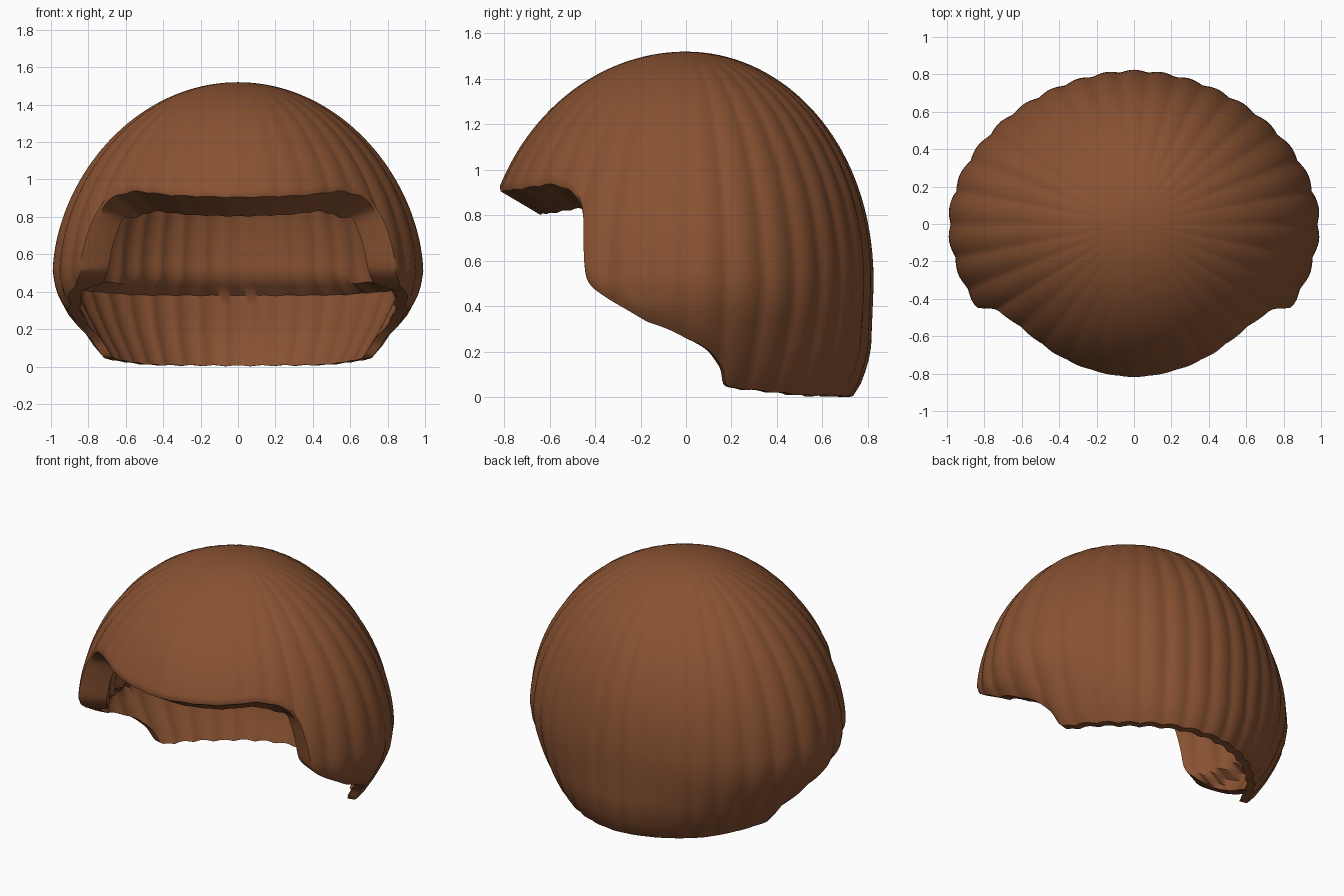
import bpy, bmesh, math

if "Cube" in bpy.data.objects:
    bpy.data.objects.remove(bpy.data.objects["Cube"])

TOP, MID = 1.52, 0.5
COLS, ROWS = 150, 44          # columns per half, rows from hem to crown


def lerp_table(tab, v):
    for (a, b), (c, d) in zip(tab, tab[1:]):
        if v <= c:
            return b + (d - b) * max(0, (v - a) / (c - a))
    return tab[-1][1]


def smooth(a, b, v):
    t = min(1, max(0, (v - a) / (b - a)))
    return t * t * (3 - 2 * t)


# Widths below the widest level
SIDE = [(0, .73), (.04, .75), (.2, .86), (.3, .92), (.4, .97), (.5, .99)]
BACK = [(0, .74), (.1, .78), (.2, .808), (.5, .82)]
# Hem from the front middle round to the back middle: degrees, height
HEM = [(0, .9), (25, .91), (43, .935), (52, .91), (57, .86), (59.5, .78), (61, .65),
       (62, .52), (64, .475), (78, .34), (90, .26), (97, .2), (102, .13),
       (103.5, .04), (113, .03), (136, .005), (180, 0)]


def hem_columns():
    pts = [(math.radians(a), z) for a, z in HEM]
    dist = [0]
    for p, q in zip(pts, pts[1:]):
        dist.append(dist[-1] + math.dist(p, q))
    angs = list(zip(dist, [p[0] for p in pts]))
    hts = list(zip(dist, [p[1] for p in pts]))
    out = [(lerp_table(angs, dist[-1] * i / COLS), lerp_table(hts, dist[-1] * i / COLS))
           for i in range(COLS + 1)]
    for _ in range(2):        # soften the corners
        out = [out[0]] + [tuple((p[k] + 2 * q[k] + r[k]) / 4 for k in (0, 1))
                          for p, q, r in zip(out, out[1:], out[2:])] + [out[-1]]
    return out


def radius(a, z):
    """Distance from the vertical axis to the outer surface."""
    s, c = abs(math.sin(a)), math.cos(a)
    if z >= MID:
        u = min(1, (z - MID) / (TOP - MID))
        rx = .99 * max(0, 1 - u ** 1.8) ** .5
        ry = .90 * max(0, 1 - u ** 2) ** .5 if c > 0 else .82 * max(0, 1 - u ** 2.1) ** .5
    else:
        rx = lerp_table(SIDE, z)
        ry = .9 if c > 0 else lerp_table(BACK, z)
    n = 1.87
    r = ((s / max(rx, 1e-5)) ** n + (abs(c) / max(ry, 1e-5)) ** n) ** (-1 / n)
    # Soft vertical locks
    lock = abs(math.cos(17 * a)) - .6
    return r * (1 + .016 * lock * (.35 + .65 * smooth(0, .6, abs(math.sin(a / 2)))))


def point(a, r, z):
    return (r * math.sin(a), -r * math.cos(a), z)


bm = bmesh.new()
half = hem_columns()
columns = half + [(2 * math.pi - a, z) for a, z in half[-2:0:-1]]
outer, inner = [], []
for a, hem in columns:
    fringe = smooth(.8, .9, hem)
    hem += .006 * abs(math.cos(17 * a))
    o_col, i_col = [], []
    for j in range(ROWS):
        z = hem + (TOP - hem) * math.sin(j / ROWS * math.pi / 2)
        r = radius(a, z)
        # Slightly rounded hem
        o_col.append(bm.verts.new(point(a, r - (.012 if j == 0 else 0), z)))
        # Inner wall, thicker above a ledge and along the fringe
        thick = .075 + .095 * smooth(.4, .46, z) + .03 * fringe
        lift = max(0, (z - MID) / (TOP - MID))
        drop = .07 * fringe * math.exp(-j / 4)
        i_col.append(bm.verts.new(point(a, r * (1 - thick / max(r, .9)) if r < .9 else r - thick,
                                        z - thick * lift ** 2 - drop)))
    outer.append(o_col)
    inner.append(i_col)

crown = bm.verts.new((0, 0, TOP))
crown_in = bm.verts.new((0, 0, TOP - .17))
n = len(columns)
for i in range(n):
    k = (i + 1) % n
    for grid, tip in ((outer, crown), (inner, crown_in)):
        for j in range(ROWS - 1):
            bm.faces.new((grid[i][j], grid[k][j], grid[k][j + 1], grid[i][j + 1]))
        bm.faces.new((grid[i][-1], grid[k][-1], tip))
    bm.faces.new((outer[i][0], inner[i][0], inner[k][0], outer[k][0]))   # hem rim
bmesh.ops.recalc_face_normals(bm, faces=bm.faces)

mesh = bpy.data.meshes.new("hair_cap")
bm.to_mesh(mesh)
bm.free()
hair = bpy.data.objects.new("hair_cap", mesh)
bpy.context.collection.objects.link(hair)
brown = bpy.data.materials.new("chestnut_brown")
brown.diffuse_color = (.25, .085, .032, 1)
brown.use_nodes = True
brown.node_tree.nodes["Principled BSDF"].inputs["Base Color"].default_value = brown.diffuse_color
mesh.materials.append(brown)
bpy.context.view_layer.objects.active = hair
hair.select_set(True)
bpy.ops.object.shade_smooth_by_angle(angle=math.radians(40))
